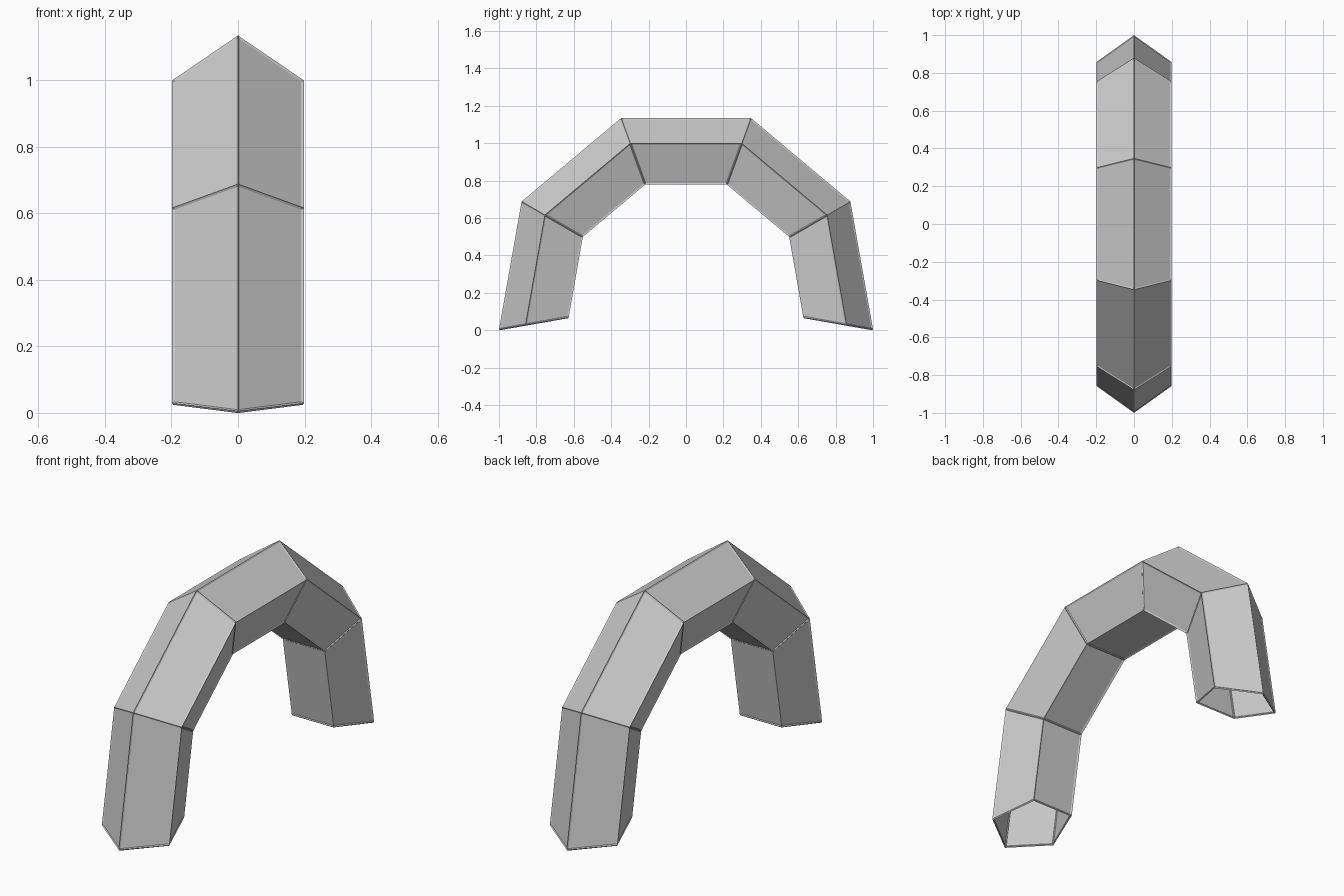
import bpy, bmesh
from math import sin, cos, radians
from mathutils import Vector

if "Cube" in bpy.data.objects:
    bpy.data.objects.remove(bpy.data.objects["Cube"])

CENTRE = Vector((0, 0, 0.18))   # centre of the arch's sweep
MAJOR, MINOR = 0.806, 0.204     # sweep radius, pentagon radius
START, SWEEP, STEPS = radians(-10), radians(200), 5


def profile_point(i):
    """Corner of the pentagon section at the first foot, ridge facing outwards."""
    a = radians(72 * i)
    r = MAJOR + MINOR * cos(a)
    return CENTRE + Vector((MINOR * sin(a), r * cos(START), r * sin(START)))


# Pentagon section swept into an open-ended five-segment arch
bm = bmesh.new()
ring = [bm.verts.new(profile_point(i)) for i in range(5)]
edges = [bm.edges.new((ring[i], ring[(i + 1) % 5])) for i in range(5)]
bmesh.ops.spin(bm, geom=ring + edges, cent=CENTRE, axis=(1, 0, 0),
               angle=SWEEP, steps=STEPS, use_duplicate=False)
bmesh.ops.remove_doubles(bm, verts=bm.verts[:], dist=1e-4)

# Make the shell face outwards
bm.normal_update()
for f in bm.faces:
    c = f.calc_center_median()
    d = Vector((0, c.y, c.z - CENTRE.z)).normalized()
    if f.normal.dot(c - (CENTRE + d * MAJOR * cos(radians(20)))) < 0:
        f.normal_flip()

mesh = bpy.data.meshes.new("arch_tube")
bm.to_mesh(mesh)
bm.free()
arch = bpy.data.objects.new("arch_tube", mesh)
bpy.context.collection.objects.link(arch)

# Fine raised seams along every edge
seams = arch.modifiers.new("edge_seams", 'WIREFRAME')
seams.thickness = 0.01
seams.use_replace = False
seams.use_boundary = True
seams.use_even_offset = True
